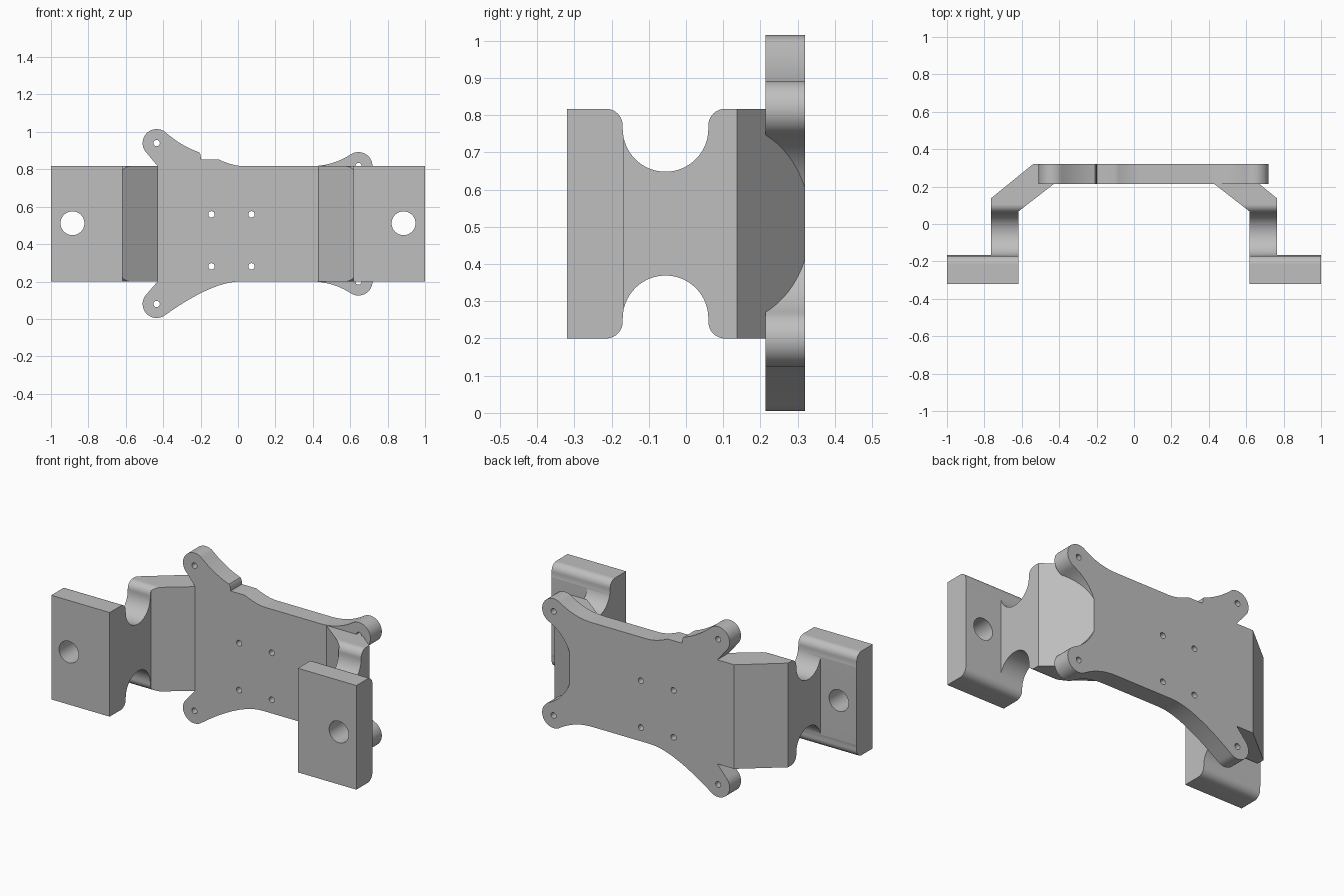
import bpy, bmesh
from math import cos, sin, radians
from mathutils import Vector

if "Cube" in bpy.data.objects:
    bpy.data.objects.remove(bpy.data.objects["Cube"], do_unlink=True)

BOTTOM, TOP = 0.2, 0.817
MID = (BOTTOM + TOP) / 2
FRONT, BACK = 0.213, 0.32          # plate thickness range in y

grey = bpy.data.materials.new("plain grey")
grey.use_nodes = True
grey.diffuse_color = (0.52, 0.52, 0.52, 1)
grey.node_tree.nodes["Principled BSDF"].inputs["Base Color"].default_value = grey.diffuse_color


def arc(cx, cy, r, start, end, n=24):
    angles = [radians(start + (end - start) * i / n) for i in range(n + 1)]
    return [(cx + r * cos(a), cy + r * sin(a)) for a in angles]


def circle(cx, cy, r, n=32):
    return arc(cx, cy, r, 0, 360, n)[:-1]


def bend(p, c, q, n=12):
    """Quadratic curve from p to q pulled towards c."""
    p, c, q = Vector(p), Vector(c), Vector(q)
    ts = [i / n for i in range(n + 1)]
    return [tuple(p * (1 - t) ** 2 + c * 2 * t * (1 - t) + q * t * t) for t in ts]


def prism(name, outline, lo, hi, axis):
    """Extrude an outline along the given axis; the other two axes stay in order."""
    bm = bmesh.new()
    verts = []
    for a, b in outline:
        co = [a, b]
        co.insert("xyz".index(axis), lo)
        if not verts or (verts[-1].co - Vector(co)).length > 1e-4:
            verts.append(bm.verts.new(co))
    face = bm.faces.new(verts)
    shift = [0, 0]
    shift.insert("xyz".index(axis), hi - lo)
    new = bmesh.ops.extrude_face_region(bm, geom=[face])["geom"]
    bmesh.ops.translate(bm, vec=shift, verts=[v for v in new if isinstance(v, bmesh.types.BMVert)])
    bmesh.ops.recalc_face_normals(bm, faces=bm.faces)
    mesh = bpy.data.meshes.new(name)
    bm.to_mesh(mesh)
    bm.free()
    mesh.materials.append(grey)
    obj = bpy.data.objects.new(name, mesh)
    bpy.context.collection.objects.link(obj)
    return obj


def combine(obj, other, operation):
    bpy.context.view_layer.objects.active = obj
    mod = obj.modifiers.new("combine", "BOOLEAN")
    mod.operation, mod.object, mod.solver = operation, other, "EXACT"
    bpy.ops.object.modifier_apply(modifier=mod.name)
    bpy.data.objects.remove(other, do_unlink=True)


def flip(points):
    return [(a, 2 * MID - b) for a, b in points]


# Mounting plate with four rounded ears
EAR = 0.075
left_x, left_top, left_low = -0.435, 0.94, 0.08
right_x, right_top, right_low = 0.644, TOP, BOTTOM
upper_left = arc(left_x, left_top, EAR, 55, 225)
lower_left = arc(left_x, left_low, EAR, 135, 306)
lower_right = arc(right_x, right_low, EAR, 237, 425)
upper_right = arc(right_x, right_top, EAR, -65, 123)
outline = upper_left
outline += [(-0.43, TOP), (-0.45, 0.75), (-0.45, 0.267), (-0.43, BOTTOM)]
outline += lower_left
outline += bend(lower_left[-1], (-0.138, BOTTOM), (0.013, BOTTOM))
outline += bend((0.39, BOTTOM), (0.506, BOTTOM), lower_right[0])
outline += lower_right
outline += arc(0.788, MID, 0.2655, 245, 115)
outline += upper_right
outline += bend(upper_right[-1], (0.506, TOP), (0.39, TOP))
outline += bend((0.024, TOP), (-0.035, 0.82), (-0.104, 0.853), 6)
outline += [(-0.198, 0.853), (-0.2, 0.878)]
outline += bend((-0.208, 0.891), (-0.305, 0.925), upper_left[0])[:-1]
plate = prism("mounting_plate", outline, FRONT, BACK, "y")

# Screw holes: one per ear and four in the middle
screws = [(left_x, left_top), (left_x, left_low), (right_x, right_top), (right_x, right_low)]
screws += [(x, z) for x in (-0.142, 0.072) for z in (0.281, 0.559)]
for x, z in screws:
    combine(plate, prism("screw_hole", circle(x, z, 0.017, 20), 0.1, 0.4, "y"), "DIFFERENCE")

# Side arms: foot, upright and slanted brace, with a waisted upright
arm_profile = [(0.617, -0.32), (1, -0.32), (1, -0.167), (0.765, -0.167), (0.765, 0.137),
               (0.54, BACK), (0.42, BACK), (0.42, FRONT), (0.43, FRONT), (0.617, 0.068)]
notch = [(-0.215, 0.9)]
notch += arc(-0.215, TOP - 0.045, 0.045, 90, 0, 10)
notch += arc(-0.055, 0.763, 0.115, 180, 360, 32)
notch += arc(0.105, TOP - 0.045, 0.045, 180, 90, 10)
notch += [(0.105, 0.9)]

for side in (1, -1):
    arm = prism("side_arm", [(side * x, y) for x, y in arm_profile], BOTTOM, TOP, "z")
    for shape in (notch, flip(notch)):
        combine(arm, prism("waist_cut", shape, -1.2, 1.2, "x"), "DIFFERENCE")
    bolt = prism("bolt_hole", circle(side * 0.885, MID + 0.003, 0.064), -0.4, -0.1, "y")
    combine(arm, bolt, "DIFFERENCE")
    combine(plate, arm, "UNION")

# Smooth the rounded edges and keep the flats crisp
plate.name = "mounting_bracket"
bpy.ops.object.select_all(action="DESELECT")
plate.select_set(True)
bpy.context.view_layer.objects.active = plate
bpy.ops.object.shade_smooth_by_angle(angle=radians(30))
weighted = plate.modifiers.new("flat faces", "WEIGHTED_NORMAL")
weighted.keep_sharp = True
